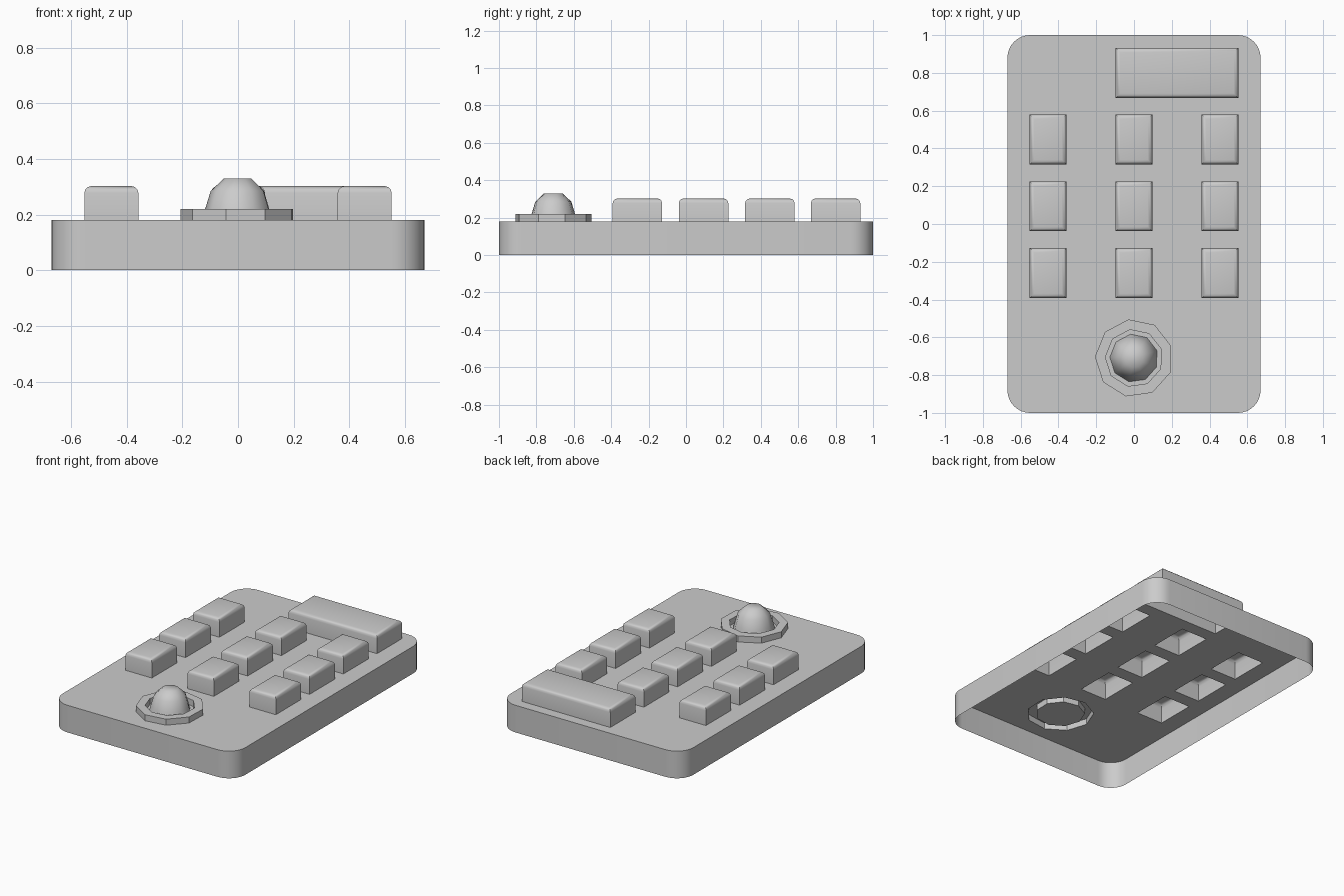
import bpy, bmesh
from math import sin, cos, pi, radians

if "Cube" in bpy.data.objects:
    bpy.data.objects.remove(bpy.data.objects["Cube"])

TOP = 0.18                 # height of the plate
STICK_Y = -0.71            # centre of the thumb stick


def finish(name, bm, angle=None):
    me = bpy.data.meshes.new(name)
    bm.to_mesh(me)
    bm.free()
    ob = bpy.data.objects.new(name, me)
    bpy.context.collection.objects.link(ob)
    if angle:
        bpy.ops.object.select_all(action='DESELECT')
        ob.select_set(True)
        bpy.context.view_layer.objects.active = ob
        bpy.ops.object.shade_smooth_by_angle(angle=radians(angle))
    return ob


def loop(bm, pts, z):
    return [bm.verts.new((x, y, z)) for x, y in pts]


def edges(bm, vs):
    return [bm.edges.new((vs[i - 1], vs[i])) for i in range(len(vs))]


def bridge(bm, lower, upper):
    n = len(lower)
    for i in range(n):
        j = (i + 1) % n
        bm.faces.new((lower[i], lower[j], upper[j], upper[i]))


def rect(x0, x1, y0, y1):
    return [(x0, y0), (x1, y0), (x1, y1), (x0, y1)]


def nonagon(r):
    return [(r * cos(radians(98 + 40 * k)), STICK_Y + r * sin(radians(98 + 40 * k))) for k in range(9)]


def rounded(hx, hy, r, n=8):
    pts = []
    for q, (sx, sy) in enumerate([(1, 1), (-1, 1), (-1, -1), (1, -1)]):
        for k in range(n + 1):
            a = (q + k / n) * pi / 2
            pts.append((sx * (hx - r) + r * cos(a), sy * (hy - r) + r * sin(a)))
    return pts


# key layout: three columns by three rows plus one wide key
W = 0.097
keys = [(cx - W, cx + W, cy - 0.132, cy + 0.132)
        for cy in (0.448, 0.094, -0.26) for cx in (-0.455, 0, 0.455)]
keys.append((-W, 0.455 + W, 0.668, 0.932))

# body: open-bottomed shell, plate pierced under keys and ring
bm = bmesh.new()
outline = rounded(0.67, 1.0, 0.12)
low, up = loop(bm, outline, 0), loop(bm, outline, TOP)
bridge(bm, low, up)
rim = [bm.edges.get((up[i - 1], up[i])) for i in range(len(up))]
for k in keys:
    rim += edges(bm, loop(bm, rect(*k), TOP))
rim += edges(bm, loop(bm, nonagon(0.207), TOP))
bmesh.ops.triangle_fill(bm, edges=rim, use_beauty=True, normal=(0, 0, 1))
for f in bm.faces:
    if abs(f.normal.z) > 0.5 and f.normal.z < 0:
        f.normal_flip()
finish("body_shell", bm, 30)

# keys: hollow caps with rounded top edges
for i, k in enumerate(keys):
    bm = bmesh.new()
    low, up = loop(bm, rect(*k), TOP), loop(bm, rect(*k), 0.302)
    bridge(bm, low, up)
    cap = bm.faces.new(up)
    bmesh.ops.bevel(bm, geom=list(cap.edges), offset=0.024, segments=3,
                    profile=0.5, affect='EDGES')
    finish("wide_key" if i == 9 else f"key_{i + 1}", bm, 40)

# stick ring: raised nine-sided collar around a recessed floor
bm = bmesh.new()
rings = [loop(bm, nonagon(r), z) for r, z in
         [(0.207, TOP), (0.207, 0.22), (0.152, 0.22), (0.152, TOP)]]
for a, b in zip(rings, rings[1:]):
    bridge(bm, a, b)
bm.faces.new(rings[-1])
finish("stick_ring", bm)

# thumb stick: nine-sided dome
bm = bmesh.new()
rings = [loop(bm, nonagon(r), z) for r, z in
         [(0.128, TOP), (0.118, 0.22), (0.098, 0.285), (0.05, 0.33)]]
for a, b in zip(rings, rings[1:]):
    bridge(bm, a, b)
bm.faces.new(rings[-1])
finish("thumb_stick", bm, 60)
